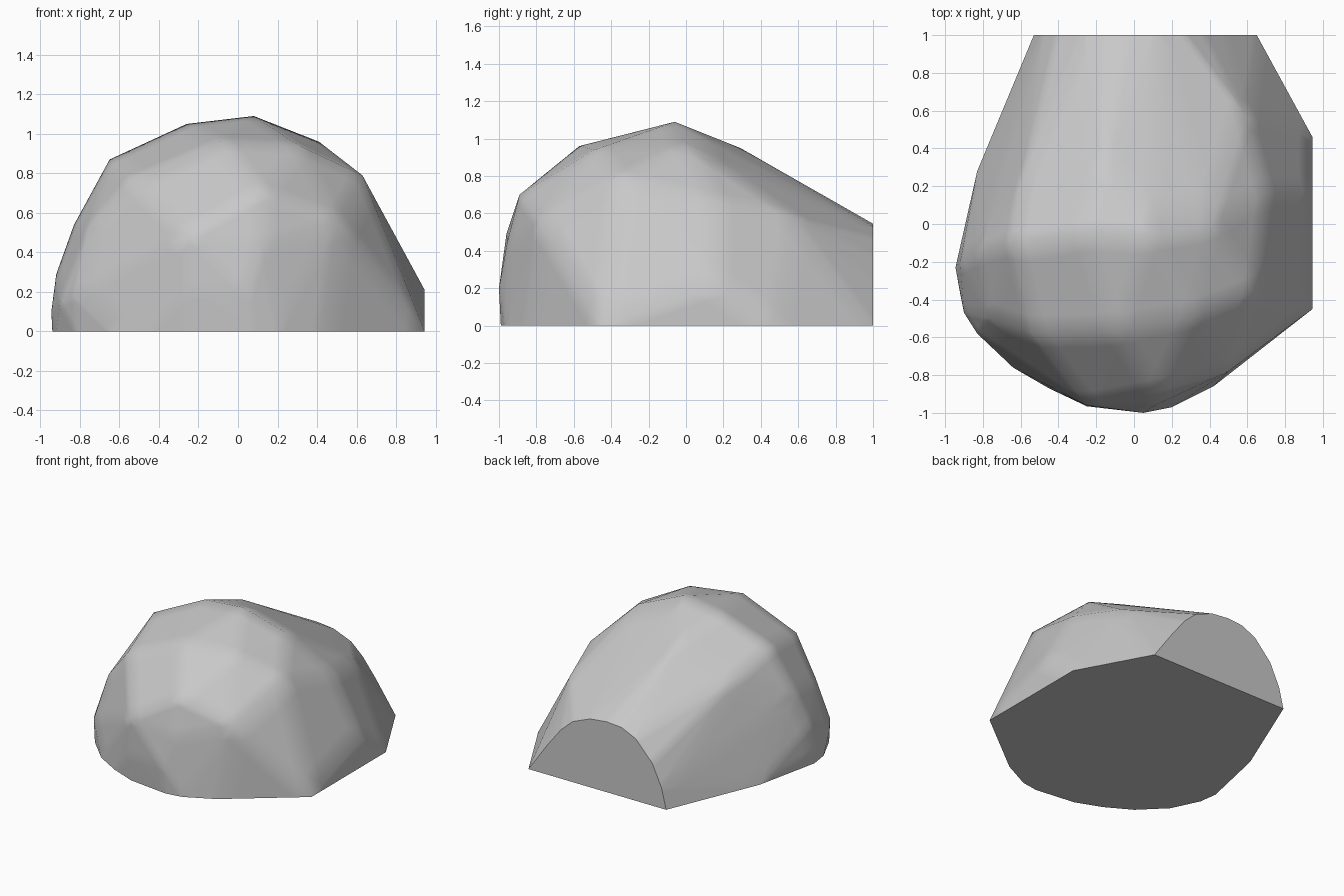
import bpy
import bmesh
import math

old = bpy.data.objects.get("Cube")
if old:
    bpy.data.objects.remove(old, do_unlink=True)


def make_material(name, colour):
    material = bpy.data.materials.new(name)
    material.use_nodes = True
    material.diffuse_color = colour
    material.node_tree.nodes["Principled BSDF"].inputs["Base Color"].default_value = colour
    return material


def convex_stone(name, points, material):
    """Wrap the corner points in a convex skin whose facets blend only near their edges."""
    bm = bmesh.new()
    for point in points:
        bm.verts.new(point)
    hull = bmesh.ops.convex_hull(bm, input=bm.verts)
    loose = set(hull["geom_interior"] + hull["geom_unused"])
    bmesh.ops.delete(bm, geom=[v for v in loose if isinstance(v, bmesh.types.BMVert)], context="VERTS")
    bmesh.ops.recalc_face_normals(bm, faces=bm.faces)
    bmesh.ops.subdivide_edges(bm, edges=bm.edges, cuts=4, use_grid_fill=True)
    mesh = bpy.data.meshes.new(name)
    bm.to_mesh(mesh)
    bm.free()
    mesh.materials.append(material)
    stone = bpy.data.objects.new(name, mesh)
    bpy.context.collection.objects.link(stone)
    bpy.ops.object.select_all(action="DESELECT")
    stone.select_set(True)
    bpy.context.view_layer.objects.active = stone
    bpy.ops.object.shade_smooth_by_angle(angle=math.radians(45))
    return stone


# Outline of the flat underside
ground = [(.945, .46), (.945, -.45), (.42, -.86), (.2, -.97), (.07, -.99), (-.25, -.95),
          (-.45, -.87), (-.64, -.76), (-.82, -.58), (-.92, -.37), (-.94, -.23), (-.83, .28)]

# Arch of the flat cut at the back, as x and z
back_arch = [(.65, 0), (.48, .24), (.37, .38), (.27, .47), (.12, .53), (-.02, .545),
             (-.15, .535), (-.27, .48), (-.41, .33), (-.49, .16), (-.53, 0)]

# Facet corners of the crown
crown = [(.08, -.06, 1.09), (-.26, -.04, 1.05), (-.65, -.1, .87), (.41, 0, .96),
         (-.16, .29, .95), (-.6, .2, .76)]

# Facet corners of the front face
front = [(.31, -.49, .94), (-.09, -.57, .96), (-.54, -.58, .77), (.12, -.89, .7),
         (-.25, -.96, .49), (.5, -.78, .56), (.12, -.955, .45), (.05, -1, .2), (-.25, -.965, .2)]

# Facet corners of the two flanks
flanks = [(.63, -.36, .79), (.7, .17, .66), (.59, .57, .58), (.945, .17, .21),
          (-.83, -.15, .54), (-.92, -.2, .29), (-.945, -.23, .1), (-.76, -.5, .51),
          (-.9, -.47, .15), (-.83, -.58, .18)]

stone_grey = make_material("stone grey", (0.58, 0.58, 0.58, 1))
corners = [(x, y, 0) for x, y in ground] + [(x, 1, z) for x, z in back_arch]
convex_stone("boulder", corners + crown + front + flanks, stone_grey)
